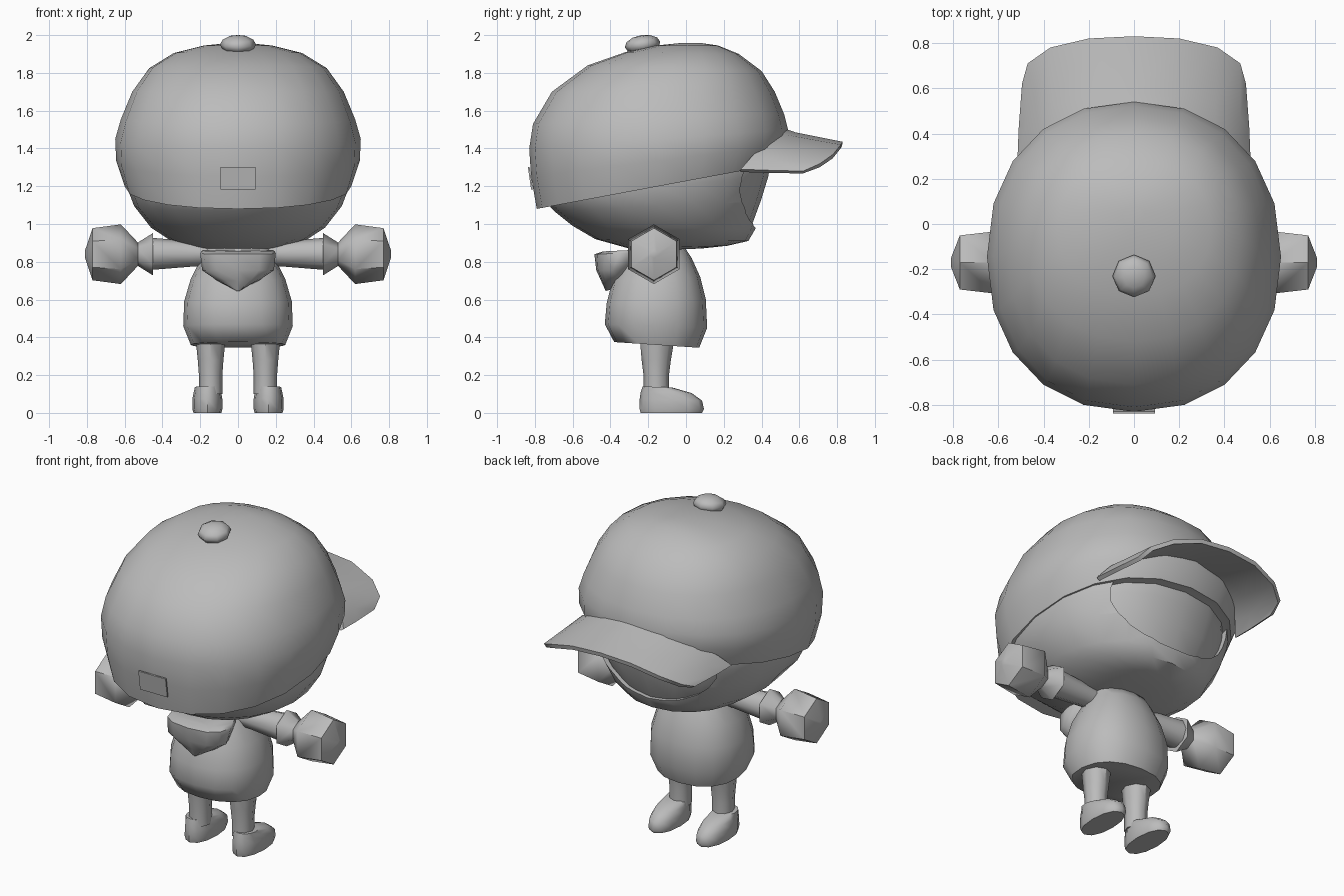
import bpy, bmesh, math
from mathutils import Matrix, Vector

if "Cube" in bpy.data.objects:
    bpy.data.objects.remove(bpy.data.objects["Cube"], do_unlink=True)

grey = bpy.data.materials.new("plain grey")
grey.use_nodes = True
grey.diffuse_color = (0.5, 0.5, 0.5, 1)
bsdf = next(n for n in grey.node_tree.nodes if n.type == "BSDF_PRINCIPLED")
bsdf.inputs["Base Color"].default_value = grey.diffuse_color
bsdf.inputs["Roughness"].default_value = 0.8


def finish(name, bm, angle=50):
    """Turn a bmesh into a smooth shaded object."""
    bmesh.ops.recalc_face_normals(bm, faces=bm.faces)
    mesh = bpy.data.meshes.new(name)
    bm.to_mesh(mesh)
    bm.free()
    mesh.materials.append(grey)
    obj = bpy.data.objects.new(name, mesh)
    bpy.context.collection.objects.link(obj)
    smooth(obj, angle)
    return obj


def smooth(obj, angle=50):
    bpy.ops.object.select_all(action="DESELECT")
    obj.select_set(True)
    bpy.context.view_layer.objects.active = obj
    bpy.ops.object.shade_smooth_by_angle(angle=math.radians(angle))


def apply_modifier(obj, mod):
    bpy.ops.object.select_all(action="DESELECT")
    obj.select_set(True)
    bpy.context.view_layer.objects.active = obj
    bpy.ops.object.modifier_apply(modifier=mod.name)


def bridge(bm, loops):
    """Skin closed loops of vertices and cap both ends."""
    n = len(loops[0])
    for a, b in zip(loops, loops[1:]):
        for i in range(n):
            j = (i + 1) % n
            bm.faces.new((a[i], a[j], b[j], b[i]))
    bm.faces.new(loops[0])
    bm.faces.new(loops[-1])


def power(value, n):
    return math.copysign(abs(value) ** (2 / n), value)


def loft(name, rings, sides=20, n=2.2, x=0.0, angle=50):
    """Rings are (back y, back z, front y, front z, half width)."""
    bm = bmesh.new()
    loops = []
    for yb, zb, yf, zf, w in rings:
        loop = []
        for i in range(sides):
            a = 2 * math.pi * i / sides
            t = (1 + power(math.cos(a), n)) / 2
            loop.append(bm.verts.new((x + w * power(math.sin(a), n),
                                      yb + (yf - yb) * t, zb + (zf - zb) * t)))
        loops.append(loop)
    bridge(bm, loops)
    return finish(name, bm, angle)


def spindle(name, side, stations, y, z, sides=6):
    """Round part along x from (distance, radius) stations."""
    bm = bmesh.new()
    loops = []
    for d, r in stations:
        angles = [2 * math.pi * i / sides for i in range(sides)]
        loops.append([bm.verts.new((side * d, y + r * math.sin(a), z + r * math.cos(a)))
                      for a in angles])
    bridge(bm, loops)
    return finish(name, bm, 55)


# Head covering with a rounded face opening
head_rings = [
    (-.20, .86, .08, .87, .12), (-.30, .87, .22, .885, .24),
    (-.48, .92, .33, .91, .36), (-.60, .99, .365, .97, .46),
    (-.70, 1.07, .42, 1.12, .55), (-.77, 1.15, .46, 1.25, .59),
    (-.77, 1.28, .48, 1.36, .60), (-.60, 1.50, .40, 1.50, .50)]
head = loft("head_covering", head_rings)

bm = bmesh.new()
bmesh.ops.create_cone(bm, cap_ends=True, segments=24, radius1=1, radius2=1, depth=1)
bm.transform(Matrix.Translation((0, .6, 1.25)) @ Matrix.Diagonal((.42, 1, .27, 1))
             @ Matrix.Rotation(math.pi / 2, 4, "X"))
cutter = finish("face_cutter", bm)
cutter.hide_render = True
cut = head.modifiers.new("opening", "BOOLEAN")
cut.operation, cut.solver, cut.object = "DIFFERENCE", "EXACT", cutter
apply_modifier(head, cut)
bpy.data.objects.remove(cutter, do_unlink=True)
smooth(head, 40)

# Face set just inside the opening
face = loft("face", head_rings)
centre = Vector((0, -.1, 1.22))
face.data.transform(Matrix.Translation(centre) @ Matrix.Scale(.955, 4)
                    @ Matrix.Translation(-centre))

# Cap dome
loft("cap_dome", [
    (-.77, 1.085, .47, 1.32, .585), (-.79, 1.08, .50, 1.32, .60),
    (-.82, 1.25, .54, 1.42, .645), (-.83, 1.40, .54, 1.50, .65),
    (-.81, 1.53, .52, 1.58, .62), (-.71, 1.70, .47, 1.70, .56),
    (-.52, 1.84, .40, 1.81, .47), (-.32, 1.91, .28, 1.90, .34),
    (-.16, 1.945, .17, 1.945, .18), (-.03, 1.958, .08, 1.958, .05)])

# Cap brim, drooping at both sides
inner = [(0, .51, 1.51), (.2, .49, 1.48), (.36, .42, 1.42), (.46, .35, 1.36), (.515, .29, 1.29)]
middle = [(0, .58, 1.485), (.2, .57, 1.465), (.36, .53, 1.41), (.47, .47, 1.34), (.51, .42, 1.285)]
outer = [(0, .83, 1.435), (.2, .82, 1.42), (.37, .78, 1.37), (.47, .71, 1.32), (.495, .62, 1.28)]
bm = bmesh.new()
rows = []
for half in (inner, middle, outer):
    full = [(-x, y, z) for x, y, z in reversed(half[1:])] + half
    rows.append([bm.verts.new(p) for p in full])
for a, b in zip(rows, rows[1:]):
    for i in range(len(a) - 1):
        bm.faces.new((a[i], a[i + 1], b[i + 1], b[i]))
brim = finish("cap_brim", bm)
if brim.data.polygons[0].normal.z < 0:
    brim.data.flip_normals()
thick = brim.modifiers.new("thickness", "SOLIDIFY")
thick.thickness = 0.025
thick.offset = -1
apply_modifier(brim, thick)
smooth(brim)

# Cap button
bm = bmesh.new()
bmesh.ops.create_uvsphere(bm, u_segments=8, v_segments=6, radius=1)
bm.transform(Matrix.Translation((0, -.23, 1.95)) @ Matrix.Rotation(.15, 4, "X")
             @ Matrix.Diagonal((.095, .095, .05, 1)))
finish("cap_button", bm, 60)

# Plain patch on the cap
bm = bmesh.new()
bmesh.ops.create_cube(bm, size=1)
bm.transform(Matrix.Translation((0, -.824, 1.242)) @ Matrix.Rotation(.14, 4, "X")
             @ Matrix.Diagonal((.185, .009, .12, 1)))
finish("cap_patch", bm, 30)

# Torso
loft("torso", [
    (-.38, .375, .07, .345, .25), (-.43, .47, .112, .45, .29),
    (-.42, .58, .105, .60, .285), (-.39, .70, .075, .72, .25),
    (-.34, .80, .03, .82, .20), (-.30, .88, -.01, .88, .17)], sides=16, n=2.3, angle=60)

# Folded hood hanging behind the neck
loft("folded_hood", [
    (-.425, .645, -.36, .665, .015), (-.45, .70, -.33, .70, .11),
    (-.475, .755, -.30, .755, .19), (-.485, .84, -.22, .85, .20),
    (-.44, .855, -.22, .865, .19)], sides=12, n=2.6)

# Paired arms, gloves, legs and shoes
for side, word in ((1, "left"), (-1, "right")):
    spindle(word + "_arm", side, [(.12, .06), (.25, .068), (.46, .085)], -.17, .842, 8)
    spindle(word + "_glove", side, [(.45, .085), (.45, .112), (.53, .062), (.62, .158),
                                    (.77, .138), (.81, .02)], -.17, .84)
    loft(word + "_leg", [
        (-.225, .10, -.09, .10, .062), (-.225, .20, -.09, .20, .062),
        (-.235, .28, -.08, .28, .068), (-.245, .40, -.06, .40, .08)],
        sides=8, n=2, x=side * .145)
    loft(word + "_shoe", [
        (-.24, 0, .085, 0, .074), (-.247, .025, .095, .02, .08),
        (-.245, .075, .085, .065, .08), (-.24, .11, .03, .105, .073),
        (-.23, .14, -.075, .135, .066)], sides=12, n=2.2, x=side * .162)
